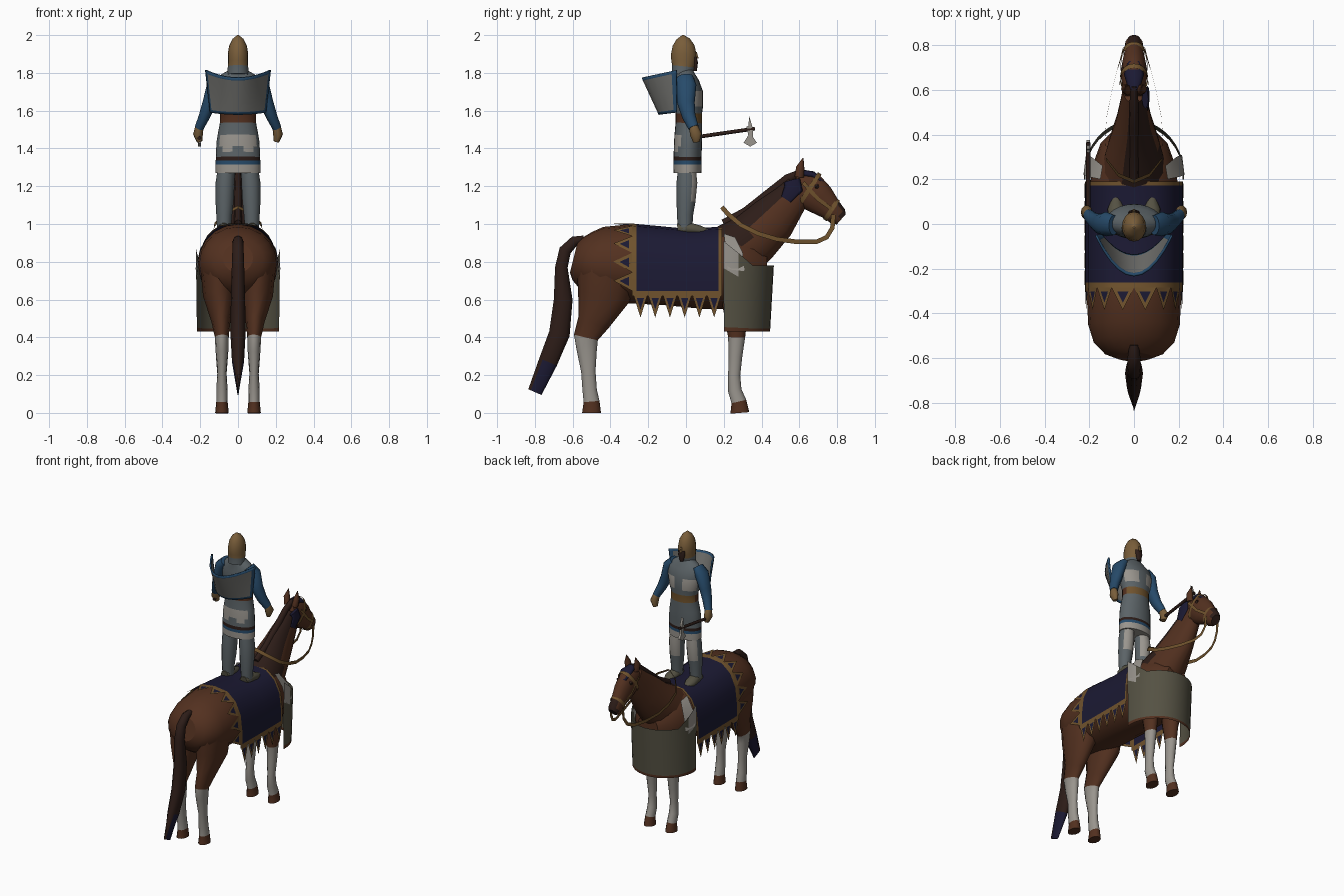
import bpy, bmesh
from math import sin, cos, pi, radians
from mathutils import Vector

if "Cube" in bpy.data.objects:
    bpy.data.objects.remove(bpy.data.objects["Cube"])


def material(name, *rgb):
    m = bpy.data.materials.new(name)
    m.use_nodes = True
    m.diffuse_color = (*rgb, 1)
    m.node_tree.nodes["Principled BSDF"].inputs["Base Color"].default_value = (*rgb, 1)
    return m


chestnut = material("chestnut_brown", .086, .03, .014)
dark = material("dark_hair", .026, .012, .009)
navy = material("navy_cloth", .011, .01, .033)
gold = material("gold_trim", .16, .085, .026)
steel = material("steel_mail", .105, .125, .135)
pale = material("pale_grey", .32, .3, .27)
blue = material("blue_cloth", .02, .07, .145)
olive = material("olive_grey", .09, .083, .056)
shield_grey = material("shield_grey", .165, .165, .155)
tan = material("tan_skin", .19, .11, .042)
X = Vector((1, 0, 0))


def build(name, verts, faces, colour, smooth=False):
    """Make a mesh; colour is a material or a rule from face centre to material."""
    mesh = bpy.data.meshes.new(name)
    mesh.from_pydata(verts, [], faces)
    bm = bmesh.new()
    bm.from_mesh(mesh)
    bmesh.ops.recalc_face_normals(bm, faces=bm.faces)
    bm.to_mesh(mesh)
    bm.free()
    for p in mesh.polygons:
        m = colour(p.center) if callable(colour) else colour
        if m.name not in mesh.materials:
            mesh.materials.append(m)
        p.material_index = mesh.materials.find(m.name)
        p.use_smooth = smooth and len(p.vertices) == 4
    ob = bpy.data.objects.new(name, mesh)
    bpy.context.collection.objects.link(ob)
    return ob


def tangents(pts):
    last = len(pts) - 1
    return [(pts[min(i + 1, last)] - pts[max(i - 1, 0)]).normalized() for i in range(last + 1)]


def loft(name, stations, colour, n=16):
    """Elliptical rings (x, y, z, half width, half depth) square to their path."""
    pts = [Vector(s[:3]) for s in stations]
    last = len(pts) - 1
    verts, faces = [], []
    for p, s, t in zip(pts, stations, tangents(pts)):
        side = (X - t * X.dot(t)).normalized()
        up = t.cross(side)
        for k in range(n):
            a = 2 * pi * k / n
            verts.append(p + side * s[3] * cos(a) + up * s[4] * sin(a))
    for i in range(last):
        for k in range(n):
            j = (k + 1) % n
            faces.append((i * n + k, i * n + j, i * n + n + j, i * n + n + k))
    faces += [tuple(range(n)), tuple(range(last * n, last * n + n))]
    return build(name, verts, faces, colour, True)


def sheet(name, rows, colour):
    """Grid surface through equal rows of points."""
    w = len(rows[0])
    faces = [(i * w + k, i * w + k + 1, i * w + w + k + 1, i * w + w + k)
             for i in range(len(rows) - 1) for k in range(w - 1)]
    return build(name, [v for r in rows for v in r], faces, colour, True)


def ribbon(name, pts, half, colour):
    """Flat strap standing on edge along a path."""
    pts = [Vector(p) for p in pts]
    edges = [(p, X.cross(t).normalized() * half) for p, t in zip(pts, tangents(pts))]
    return sheet(name, [[p - e, p + e] for p, e in edges], colour)


def mid(*spine):
    return [(0, *s) for s in spine]


def flip(s, stations):
    return [(s * q[0], *q[1:]) for q in stations]


# Horse body, neck, head and tail
loft("horse_body", mid(
    (-.595, .82, .08, .08), (-.575, .815, .135, .115), (-.53, .805, .18, .155),
    (-.45, .79, .205, .195), (-.3, .79, .212, .21), (-.1, .77, .207, .2), (.1, .76, .2, .21),
    (.25, .76, .19, .21), (.36, .76, .15, .17), (.43, .76, .08, .1)), chestnut, 20)
loft("horse_neck", mid(
    (.24, .84, .15, .165), (.36, .93, .115, .145), (.46, 1.03, .08, .13), (.54, 1.12, .062, .1),
    (.6, 1.19, .05, .08)), lambda c: dark if c.z - c.y > .61 and c.x > -.03 else chestnut)
loft("horse_head", mid(
    (.57, 1.21, .04, .06), (.65, 1.18, .058, .1), (.71, 1.13, .055, .085), (.77, 1.075, .042, .06),
    (.805, 1.04, .04, .052), (.822, 1.025, .03, .036)),
    lambda c: dark if c.y > .815 else chestnut)
loft("mane_crest", mid(
    (.2, 1.0, .02, .025), (.32, 1.06, .022, .03), (.44, 1.155, .022, .03), (.54, 1.24, .02, .025),
    (.62, 1.275, .015, .02)), dark, 8)
loft("forelock", mid((.6, 1.27, .025, .02), (.67, 1.262, .045, .018), (.72, 1.22, .03, .015),
                     (.75, 1.16, .005, .005)), navy, 8)
loft("mane_lock", [(.05, .56, 1.23, .015, .045), (.062, .57, 1.19, .008, .05),
                   (.062, .53, 1.13, .004, .03)], navy, 8)
loft("tail", mid(
    (-.54, .92, .02, .02), (-.59, .91, .028, .028), (-.64, .86, .03, .034), (-.66, .77, .033, .035),
    (-.65, .6, .038, .052), (-.67, .42, .04, .058), (-.73, .27, .032, .053), (-.8, .11, .004, .04)),
    lambda c: navy if c.z < .2 else dark, 10)


# Horse legs, ears, eyes, bridle and reins
def leg_colour(c):
    return chestnut if c.z < .06 or c.z > .4 else pale


for s, side in ((1, "left"), (-1, "right")):
    loft(side + "_hind_leg", flip(s, [
        (.1, -.42, .78, .1, .16), (.1, -.435, .62, .085, .14), (.09, -.49, .48, .05, .085),
        (.086, -.53, .4, .036, .065), (.085, -.525, .33, .034, .053), (.085, -.517, .22, .024, .038),
        (.085, -.51, .12, .03, .038), (.085, -.5, .06, .03, .042), (.085, -.5, 0, .036, .05)]),
        leg_colour, 12)
    loft(side + "_front_leg", flip(s, [
        (.09, .27, .7, .07, .1), (.085, .265, .5, .045, .06), (.085, .268, .4, .036, .045),
        (.085, .262, .3, .032, .036), (.085, .255, .2, .024, .032), (.085, .258, .12, .03, .036),
        (.085, .28, .06, .03, .04), (.085, .285, 0, .036, .05)]), leg_colour, 12)
    loft(side + "_ear", flip(s, [(.03, .6, 1.25, .02, .025), (.038, .605, 1.3, .02, .022),
                                 (.035, .62, 1.35, .002, .002)]), chestnut, 8)
    loft(side + "_eye", flip(s, [(.045, .69, 1.2, .012, .014), (.056, .695, 1.195, .008, .01)]), dark, 8)
    ribbon(side + "_cheek_strap", flip(s, [(.05, .77, 1.08), (.062, .7, 1.13), (.064, .62, 1.22)]),
           .01, gold)
    ribbon(side + "_rein", flip(s, [
        (0, .19, 1.09), (.07, .22, 1.055), (.125, .29, .995), (.13, .38, .95), (.122, .48, .92),
        (.1, .59, .905), (.075, .69, .905), (.058, .745, .93), (.05, .775, .98), (.048, .78, 1.05)]),
        .012, gold)
for name, y, z, w, h in (("nose_band", .77, 1.075, .047, .065), ("brow_band", .65, 1.18, .063, .106)):
    ring = [(w * cos(k * pi / 8), .55 * h * sin(k * pi / 8), .83 * h * sin(k * pi / 8))
            for k in range(17)]
    sheet(name, [[(x, y + a + d * .8, z + b - d * .5) for d in (-.012, .012)] for x, a, b in ring], gold)

# Saddle blanket draped over the back
drape = [(0, 0), (.1, .012), (.165, .065), (.205, .15), (.217, .25), (.22, .345), (.22, .37)]
drape = [(-x, d) for x, d in drape[:0:-1]] + drape


def drape_row(y, top):
    return [(x, y, top - d * (top - .62) / .37) for x, d in drape]


sheet("saddle_blanket", [drape_row(*q) for q in (
    (-.285, 1.003), (-.262, 1), (-.1, .985), (.0, .975), (.172, .985), (.19, .985))],
    lambda c: gold if c.y > .175 or c.y < -.265 or c.z < .64 else navy)


# Pennants: gold triangles with an inset navy face
def pennant(name, a, b, tip):
    outer = [Vector(p) for p in (a, b, tip)]
    centre = sum(outer, Vector()) / 3
    verts = outer + [centre.lerp(p, .5) for p in outer]
    ob = build(name, verts, [(i, (i + 1) % 3, (i + 1) % 3 + 3, i + 3) for i in range(3)] + [(3, 4, 5)],
               gold)
    ob.data.materials.append(navy)
    ob.data.polygons[-1].material_index = 1


for s in (-1, 1):
    for i in range(6):
        y = -.28 + i * .078
        pennant("side_pennant", (s * .22, y, .63), (s * .22, y + .078, .63), (s * .222, y + .039, .505))
rear = drape_row(-.285, 1.003)
for a, b in zip(rear, rear[1:]):
    a, b = Vector(a), Vector(b)
    if (b - a).length > .05:
        pennant("rear_pennant", a, b, (a + b) / 2 + Vector((0, -.1, .005)))


# Chest apron curving round the front of the horse
def apron_row(v):
    row = []
    for k in range(-10, 11):
        a = radians(k * 9.5)
        top = .78 + .13 * max(0, abs(k) - 6) / 4
        r = .218 + .006 * v
        row.append((r * sin(a), .22 + (.225 + .02 * v) * cos(a), .43 + (top - .43) * v))
    return row


sheet("chest_apron", [apron_row(v) for v in (0, .05, .35, .7, 1)],
      lambda c: chestnut if c.z < .45 else pale if c.z > .77 and c.y < .3 else olive)
for s in (-1, 1):
    sheet("apron_strap", [[(s * .15, .2, .95), (s * .14, .26, .93)],
                          [(s * .2, .21, .87), (s * .19, .3, .85)],
                          [(s * .226, .22, .76), (s * .215, .31, .75)]], pale)


# Rider torso, tunic and belt
def tunic_colour(c):
    if c.z < 1.315:
        return pale
    if c.z < 1.355:
        return blue if c.z < 1.335 else dark
    if 1.535 < c.z < 1.585:
        return gold if c.y > .03 else chestnut
    back_patch = 1.38 < c.z < 1.47 and c.y < -.02 and abs(c.x) < .09
    if back_patch and (c.z > 1.41 or abs(c.x) > .04):
        return pale
    chest_patch = 1.62 < c.z < 1.7 and c.y > .03 and abs(c.x) > .03
    return pale if chest_patch else steel


loft("rider_tunic", mid(*[(y, z, w, d) for z, y, w, d in (
    (1.27, .008, .118, .074), (1.315, .008, .119, .075), (1.335, .008, .118, .075),
    (1.355, .008, .117, .074), (1.38, .009, .116, .074), (1.41, .01, .115, .074),
    (1.44, .011, .113, .074), (1.47, .012, .108, .073), (1.535, .015, .096, .07),
    (1.585, .015, .096, .07), (1.62, .015, .108, .075), (1.7, .012, .124, .077),
    (1.75, .005, .125, .064), (1.79, -.005, .09, .05), (1.815, -.01, .045, .045))]), tunic_colour, 24)

# Rider head with helmet and mail neck guard
loft("helmeted_head", mid(*[(y, z, w, d) for z, y, w, d in (
    (1.79, -.02, .056, .055), (1.835, -.014, .054, .06), (1.865, -.012, .053, .066),
    (1.9, -.012, .054, .067), (1.945, -.013, .047, .058), (1.98, -.015, .029, .035),
    (2, -.016, .004, .004))]), lambda c: steel if c.z < 1.83 else tan)
loft("beard", mid((.045, 1.885, .025, .012), (.05, 1.855, .027, .014), (.048, 1.81, .012, .01)), dark, 10)
loft("nose", mid((.052, 1.91, .006, .006), (.06, 1.875, .008, .008)), tan, 6)

# Rider limbs
for s, side in ((1, "left"), (-1, "right")):
    loft(side + "_rider_leg", flip(s, [
        (.06, .005, 1.31, .045, .045), (.068, .005, 1.22, .05, .055), (.071, 0, 1.12, .048, .05),
        (.073, -.005, 1.05, .042, .043), (.074, -.005, .97, .037, .038)]),
        lambda c: pale if c.y > .03 and 1.1 < c.z else steel, 12)
    loft(side + "_boot", flip(s, [(.075, -.045, .975, .028, .03), (.075, 0, .98, .038, .035),
                                  (.08, .07, .968, .038, .026), (.08, .115, .96, .018, .015)]), olive, 10)
    loft(side + "_arm", flip(s, [
        (.09, -.005, 1.775, .03, .045), (.125, 0, 1.735, .04, .055), (.152, 0, 1.64, .036, .046),
        (.178, .015, 1.57, .03, .036), (.205, .04, 1.51, .024, .028)]), blue, 12)
    loft(side + "_hand", flip(s, [(.204, .04, 1.515, .022, .024), (.212, .052, 1.475, .026, .033),
                                  (.203, .055, 1.435, .014, .018)]), tan, 10)

# Axe held forward in one hand
loft("axe_handle", [(-.205, .02, 1.455, .01, .01), (-.205, .365, 1.505, .01, .01)], dark, 8)
outline = [(.32, 1.515), (.33, 1.52), (.335, 1.57), (.35, 1.52), (.355, 1.5), (.355, 1.46),
           (.375, 1.43), (.34, 1.41), (.305, 1.43), (.33, 1.47)]
blade = build("axe_head", [(-.205, y, z) for y, z in outline], [tuple(range(len(outline)))], pale)
thick = blade.modifiers.new("thickness", "SOLIDIFY")
thick.thickness, thick.offset = .016, 0


# Curved shield slung on the back, with a blue rim
def shield_row(v):
    us = [-1, -.93] + [k / 5 for k in range(-4, 5)] + [.93, 1]
    return [(u * (.145 + .025 * v), -.05 - (.09 + .09 * v) * (1 - u * u),
             1.58 + .195 * v + u * u * (.01 + .03 * v)) for u in us]


shield = sheet("back_shield", [shield_row(v) for v in (0, .07, .5, .93, 1)], shield_grey)
shield.data.materials.append(blue)
width = len(shield_row(0)) - 1
for p in shield.data.polygons:
    row, col = divmod(p.index, width)
    p.material_index = int(row in (0, 3) or col in (0, width - 1))
plate = shield.modifiers.new("thickness", "SOLIDIFY")
plate.thickness, plate.offset = .01, 0
